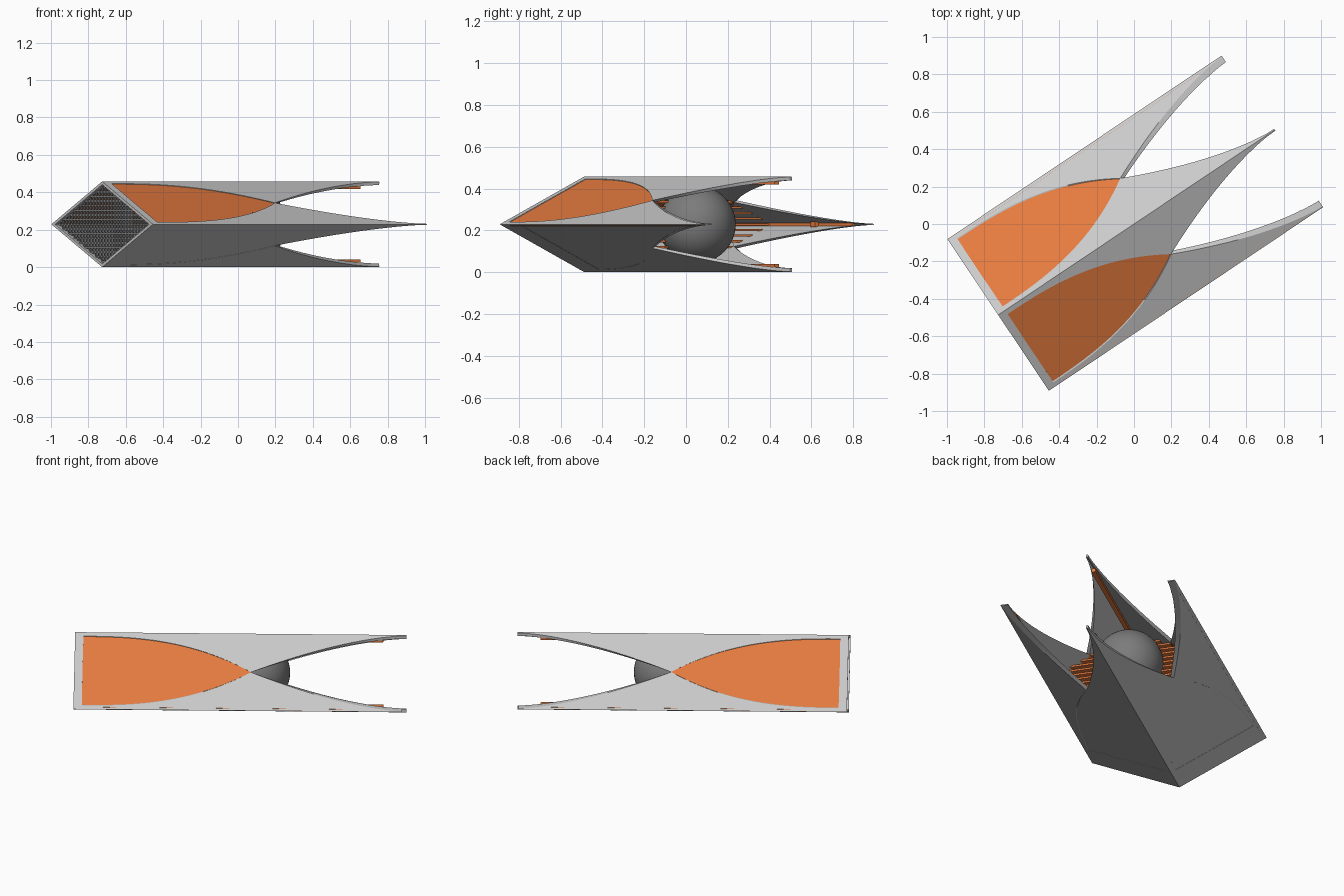
import bpy, bmesh, math
from mathutils import Vector

if "Cube" in bpy.data.objects:
    bpy.data.objects.remove(bpy.data.objects["Cube"])

A = math.radians(33.8)
CA, SA = math.cos(A), math.sin(A)
HW, HH = 0.488, 0.229            # half width / half height of the rhombic tube
REAR, CROSS, TIP = -0.874, 0.075, 0.89
CORNERS = [(0, HH), (HW, 0), (0, -HH), (-HW, 0)]   # top, left, bottom, right
NAMES = ["top", "left", "bottom", "right"]
WALL = 0.925                     # inner rhombus scale

orange = bpy.data.materials.new("orange")
orange.diffuse_color = (0.8, 0.2, 0.05, 1)
orange.use_nodes = True
orange.node_tree.nodes["Principled BSDF"].inputs["Base Color"].default_value = orange.diffuse_color
dark = bpy.data.materials.new("dark_grey")
dark.diffuse_color = (0.2, 0.2, 0.2, 1)
dark.use_nodes = True
dark.node_tree.nodes["Principled BSDF"].inputs["Base Color"].default_value = dark.diffuse_color


def place(t, s, z):
    return Vector((t * CA - s * SA, t * SA + s * CA, z + HH))


def on_face(t, face, v, k=1.0):
    (s0, z0), (s1, z1) = CORNERS[face], CORNERS[(face + 1) % 4]
    return place(t, k * (s0 + (s1 - s0) * v), k * (z0 + (z1 - z0) * v))


def finish(name, bm, mat=None):
    bmesh.ops.recalc_face_normals(bm, faces=bm.faces)
    me = bpy.data.meshes.new(name)
    bm.to_mesh(me)
    bm.free()
    ob = bpy.data.objects.new(name, me)
    bpy.context.collection.objects.link(ob)
    if mat:
        me.materials.append(mat)
    return ob


def loft(bm, loops):
    rings = [[bm.verts.new(p) for p in loop] for loop in loops]
    n = len(rings[0])
    for a, b in zip(rings, rings[1:]):
        for i in range(n):
            j = (i + 1) % n
            bm.faces.new((a[i], a[j], b[j], b[i]))
    bm.faces.new(rings[0])
    bm.faces.new(rings[-1])


def bar(bm, t0, t1, s0, s1, z0, z1):
    loft(bm, [[place(t, s0, z0), place(t, s1, z0), place(t, s1, z1), place(t, s0, z1)]
              for t in (t0, t1)])


def panel_start(face):
    return -0.83 if face in (0, 3) else -0.71


def width(t, face):
    """Fraction of a face covered by the wing at one of its edges."""
    if t <= panel_start(face) + 1e-6:
        return 0.5
    if t <= CROSS:
        return 0.05 + 0.45 * max(0, (t + 0.83) / (CROSS + 0.83)) ** 2.6
    return 0.012 + 0.488 * max(0, (TIP - t) / (TIP - CROSS)) ** 1.55


# Four tapering wings, one folded around each long edge of the tube
N = 24
stations = sorted([REAR, -0.83, -0.829, -0.71, -0.709]
                  + [-0.8 + (CROSS + 0.8) * i / N for i in range(N + 1)]
                  + [CROSS + (TIP - CROSS) * i / N for i in range(1, N + 1)])
for c in range(4):
    prev = (c - 1) % 4
    loops = []
    for t in stations:
        a, b = width(t, prev), width(t, c)
        x = t + (0.015 if c in (0, 2) and t == stations[-1] else 0)
        loops.append([on_face(x, prev, 1 - a), on_face(x, c, 0), on_face(x, c, b),
                      on_face(x, c, b, WALL), on_face(x, c, 0, WALL),
                      on_face(x, prev, 1 - a, WALL)])
    bm = bmesh.new()
    loft(bm, loops)
    finish(NAMES[c] + "_wing", bm)

# Inset panels filling each face behind the crossing point
for f, nm in enumerate(["upper_left", "lower_left", "lower_right", "upper_right"]):
    upper = f in (0, 3)
    k0, k1 = (0.985 if upper else 0.995), 0.94
    start = panel_start(f)
    loops = []
    for i in range(N + 1):
        t = start + (CROSS - start) * i / N
        w = min(width(max(t, start + 0.001), f), 0.498)
        loops.append([on_face(t, f, w, k0), on_face(t, f, 1 - w, k0),
                      on_face(t, f, 1 - w, k1), on_face(t, f, w, k1)])
    bm = bmesh.new()
    loft(bm, loops)
    finish(nm + "_panel", bm, orange if upper else None)

# Rear grille: horizontal and vertical bars inside the rhombic opening
bm = bmesh.new()
rows, cols = 17, 31
for i in range(rows):
    z = HH * 0.92 * (2 * (i + 0.5) / rows - 1)
    h = HW * 0.93 * (1 - abs(z) / (HH * 0.93))
    bar(bm, -0.862, -0.845, -h, h, z - 0.005, z + 0.005)
for i in range(cols):
    s = HW * 0.92 * (2 * (i + 0.5) / cols - 1)
    h = HH * 0.93 * (1 - abs(s) / (HW * 0.93))
    bar(bm, -0.858, -0.848, s - 0.005, s + 0.005, -h, h)
finish("rear_grille", bm, dark)

# Orange slats across the tube behind the sphere
bm = bmesh.new()
for i in range(-6, 7):
    z = i * 0.027
    h = HW * 0.93 * (1 - abs(z) / (HH * 0.93))
    bar(bm, 0.03, 0.065, -h, h, z - 0.005, z + 0.005)
finish("inner_slats", bm, orange)

# Orange crossbar just inside the rear grille
bm = bmesh.new()
bar(bm, -0.845, -0.81, -0.40, 0.40, -0.03, -0.018)
finish("rear_crossbar", bm, orange)

# Rails along the inner edges, with a small clamp on the side ones
for c, (s, z) in enumerate(CORNERS):
    bm = bmesh.new()
    side = c in (1, 3)
    s, z = (s * 0.93, 0) if side else (0, z * 0.88)
    ds, dz = (0.02, 0.007) if side else (0.012, 0.012)
    bar(bm, -0.8, 0.78, s - ds, s + ds, z - dz, z + dz)
    if side:
        s *= 0.96
        bar(bm, 0.45, 0.49, s - 0.02, s + 0.02, -0.014, 0.014)
    finish(NAMES[c] + "_rail", bm, orange)

# Central sphere
bpy.ops.mesh.primitive_uv_sphere_add(segments=48, ring_count=24, radius=0.185,
                                     location=place(0.095, 0, 0))
ball = bpy.context.object
ball.name = "core_sphere"
bpy.ops.object.shade_smooth()
ball.data.materials.append(dark)
